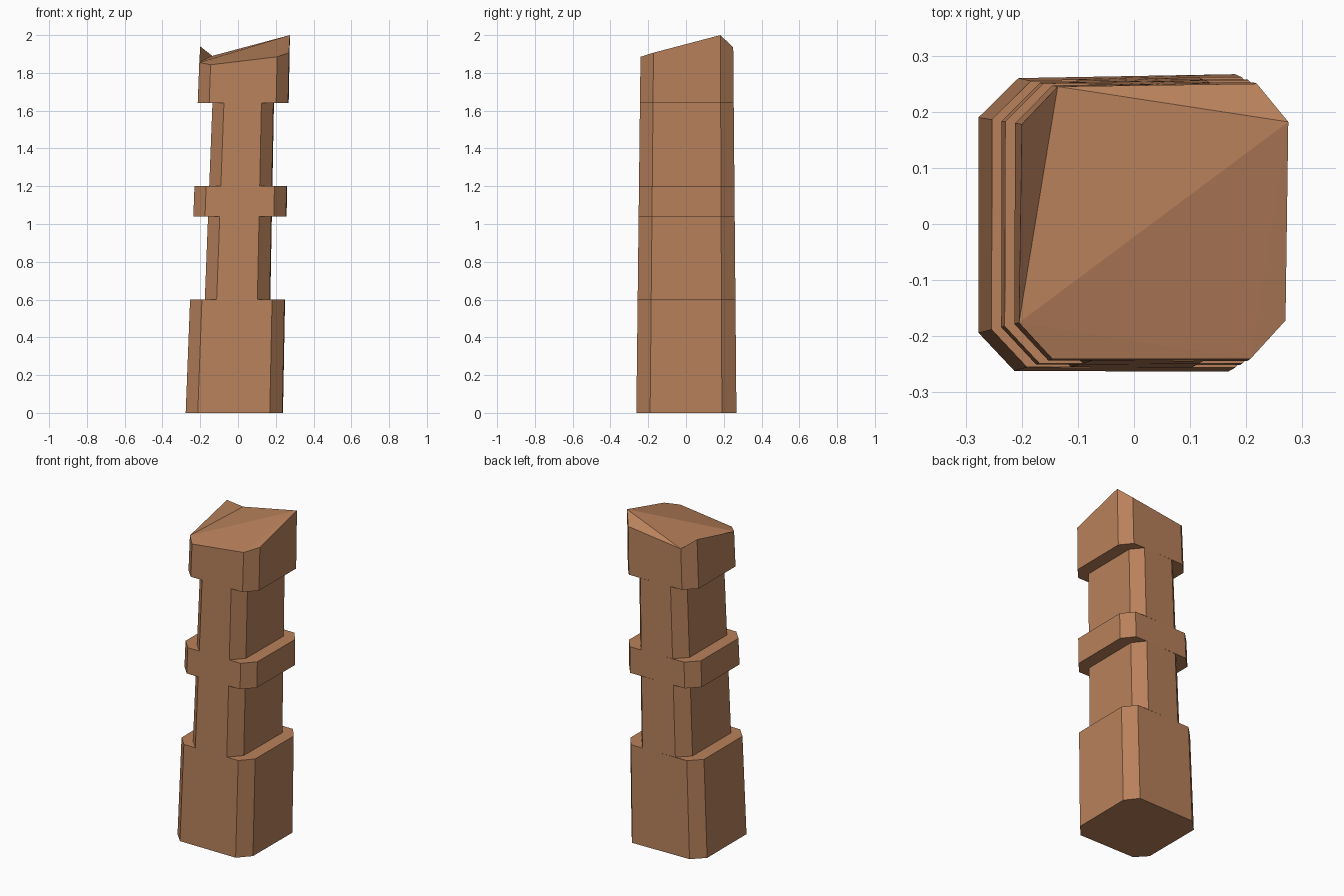
import bpy, bmesh

if "Cube" in bpy.data.objects:
    bpy.data.objects.remove(bpy.data.objects["Cube"])

# Chamfered post outline at the ground and at the worn, uneven top
BASE = [(-0.277, -0.194), (-0.213, -0.262), (0.168, -0.263), (0.235, -0.19),
        (0.238, 0.19), (0.18, 0.267), (-0.206, 0.26), (-0.277, 0.19)]
TOP = [(-0.205, -0.176, 1.855), (-0.145, -0.241, 1.843), (0.207, -0.241, 1.885),
       (0.27, -0.172, 1.907), (0.275, 0.182, 2.0), (0.219, 0.25, 1.935),
       (-0.136, 0.245, 1.89), (-0.2, 0.178, 1.94)]
INSET = 0.078                                  # depth of the side notches
LEFT = (0, 1, 6, 7)

wood = bpy.data.materials.new("brown wood")
wood.diffuse_color = (0.48, 0.22, 0.105, 1)
wood.use_nodes = True
wood.node_tree.nodes["Principled BSDF"].inputs["Base Color"].default_value = wood.diffuse_color

bm = bmesh.new()


def ring(z, inset):
    """Cross-section of the leaning, tapering post at height z (None = top)."""
    pts = []
    for i, ((bx, by), (tx, ty, tz)) in enumerate(zip(BASE, TOP)):
        h = tz if z is None else z
        t = h / tz
        x = bx + (tx - bx) * t + (inset if i in LEFT else -inset)
        pts.append(bm.verts.new((x, by + (ty - by) * t, h)))
    return pts


def ledges(a, b):
    """Horizontal steps on the left and right between wide and narrow rings."""
    bm.faces.new([a[6], a[7], a[0], a[1], b[1], b[0], b[7], b[6]])
    bm.faces.new([a[2], a[3], a[4], a[5], b[5], b[4], b[3], b[2]])


# Stacked sections: base block, notch, collar, notch, head
heights = [0, 0.6, 1.04, 1.2, 1.64, None]
previous = None
for k in range(5):
    inset = INSET if k % 2 else 0
    low, high = ring(heights[k], inset), ring(heights[k + 1], inset)
    for i in range(8):
        j = (i + 1) % 8
        bm.faces.new([low[i], low[j], high[j], high[i]])
    if previous:
        ledges(previous, low)
    else:
        bm.faces.new(low[::-1])
    previous = high

# Uneven faceted top
for tri in [(0, 1, 2), (0, 2, 4), (2, 3, 4), (0, 4, 6), (4, 5, 6), (0, 6, 7)]:
    bm.faces.new([previous[i] for i in tri])

bmesh.ops.recalc_face_normals(bm, faces=bm.faces)
mesh = bpy.data.meshes.new("wooden_post")
bm.to_mesh(mesh)
bm.free()
mesh.materials.append(wood)
post = bpy.data.objects.new("wooden_post", mesh)
bpy.context.collection.objects.link(post)
